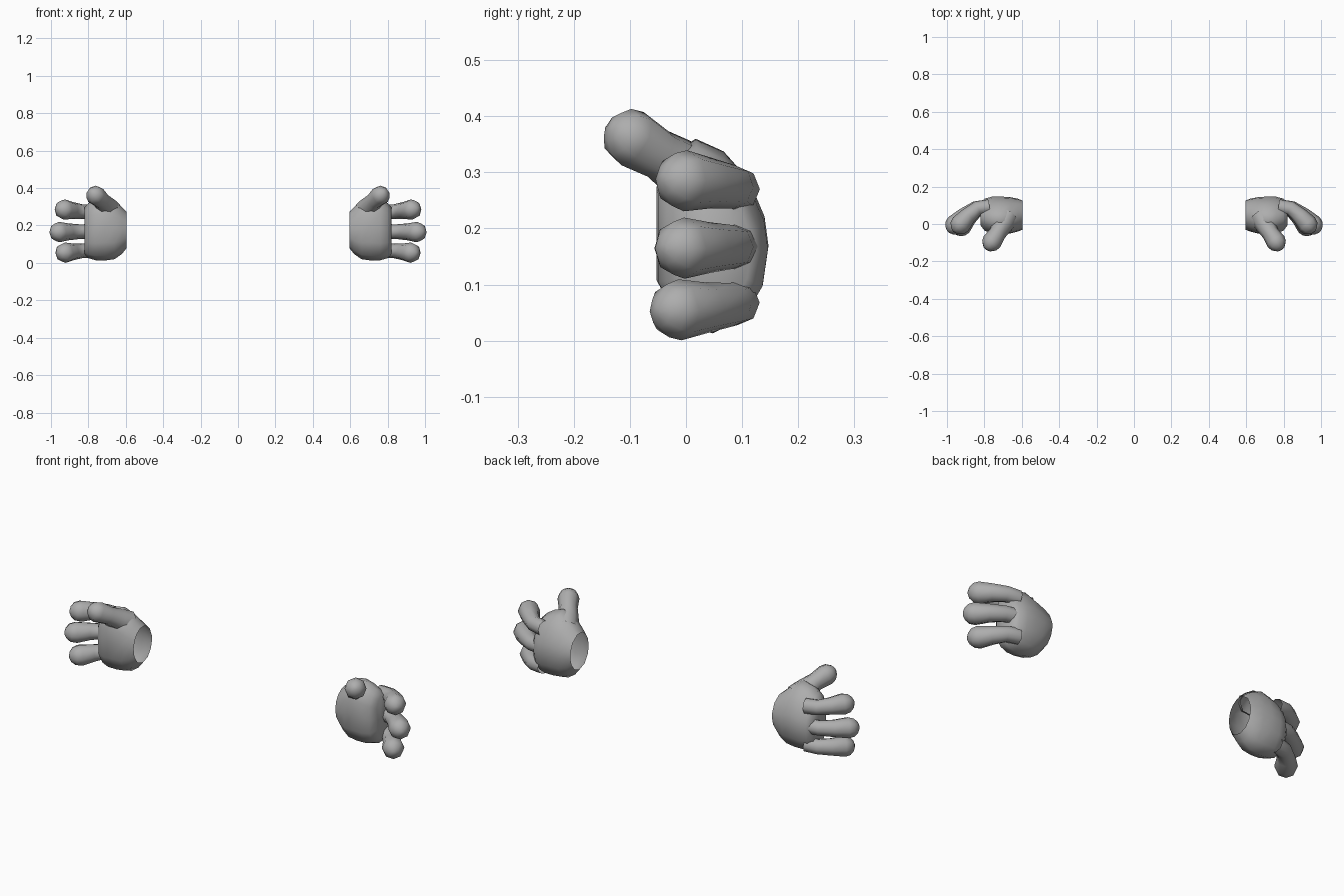
import bpy, bmesh, math
from mathutils import Vector

if "Cube" in bpy.data.objects:
    bpy.data.objects.remove(bpy.data.objects["Cube"])

skin = bpy.data.materials.new("light_grey")
skin.diffuse_color = (0.42, 0.42, 0.42, 1)
skin.use_nodes = True
skin.node_tree.nodes["Principled BSDF"].inputs["Base Color"].default_value = skin.diffuse_color


def loft(name, rings, side, cap_end=True):
    """Skin a list of equal-length rings; side=-1 mirrors across x."""
    bm = bmesh.new()
    loops = [[bm.verts.new((p[0] * side, p[1], p[2])) for p in r] for r in rings]
    n = len(loops[0])
    for a, b in zip(loops, loops[1:]):
        for i in range(n):
            j = (i + 1) % n
            f = (a[i], a[j], b[j], b[i])
            bm.faces.new(f if side > 0 else f[::-1])
    if cap_end:
        bm.faces.new(loops[-1] if side > 0 else loops[-1][::-1])
    bmesh.ops.recalc_face_normals(bm, faces=bm.faces[:])
    mesh = bpy.data.meshes.new(name)
    bm.to_mesh(mesh)
    bm.free()
    mesh.materials.append(skin)
    ob = bpy.data.objects.new(name, mesh)
    bpy.context.collection.objects.link(ob)
    bpy.ops.object.select_all(action='DESELECT')
    ob.select_set(True)
    bpy.context.view_layer.objects.active = ob
    bpy.ops.object.shade_smooth_by_angle(angle=math.radians(60))
    return ob


def digit(name, path, radii, side, sides=8):
    """Tapered tube along a path with a rounded tip."""
    pts = [Vector(p) for p in path]
    radii = list(radii)
    end = (pts[-1] - pts[-2]).normalized()
    tip, r = pts[-1], radii[-1]
    # dome rings
    for along, scale in ((0.5, 0.87), (0.85, 0.52), (1.0, 0.16)):
        pts.append(tip + end * r * along)
        radii.append(r * scale)
    rings = []
    for i, p in enumerate(pts):
        t = (pts[min(i + 1, len(pts) - 1)] - pts[max(i - 1, 0)]).normalized()
        u = t.cross(Vector((0, 0, 1))).normalized()
        v = u.cross(t)
        rings.append([p + radii[i] * (u * math.cos(k * math.tau / sides)
                                      + v * math.sin(k * math.tau / sides))
                      for k in range(sides)])
    loft(name, rings, side)


# D-shaped hand section: flat palm at u=-1, domed back at u=1
SECTION = [(-1, -.45), (-1, 0.05), (-1, .5), (-.75, .82), (-.3, 1), (.2, .87),
           (.65, .58), (.93, .2), (1, -.1), (.9, -.5), (.55, -.85), (0, -1), (-.6, -.86)]

# x, y front, y back, z bottom, z top, roundness
STATIONS = [(.595, -.03, .125, .08, .275, 1.0),
            (.62, -.04, .135, .048, .30, .6),
            (.66, -.05, .143, .02, .335, .2),
            (.71, -.053, .147, .013, .36, 0),
            (.76, -.05, .146, .014, .345, 0),
            (.80, -.035, .135, .025, .32, 0),
            (.822, -.005, .115, .05, .295, 0)]


def palm(name, side):
    rings = []
    for x, y0, y1, z0, z1, rnd in STATIONS:
        ring = []
        for u, v in SECTION:
            d = math.hypot(u, v)
            u += (u / d - u) * rnd
            v += (v / d - v) * rnd
            ring.append((x, (y0 + y1) / 2 + u * (y1 - y0) / 2,
                         (z0 + z1) / 2 + v * (z1 - z0) / 2))
        rings.append(ring)
    loft(name, rings, side)


# finger name, base z, tip z, tip x shift, tip y shift
FINGERS = [("index_finger", .270, .285, -.028, .004),
           ("middle_finger", .168, .165, 0, .002),
           ("little_finger", .068, .055, -.032, -.006)]

for label, s in (("right", 1), ("left", -1)):
    palm(label + "_palm", s)
    for name, zb, zt, dx, dy in FINGERS:
        path = [(x + dx * f, y + dy * f, zb + (zt - zb) * f) for x, y, f in
                ((.775, .092, 0), (.845, .083, .3), (.905, .042, .7), (.955, -.005, 1))]
        digit(f"{label}_{name}", path, (.04, .039, .045, .0545), s)
    # thumb with a broad root blending into the palm
    digit(label + "_thumb", [(.675, .045, .275), (.70, .0, .30), (.73, -.05, .333),
                             (.76, -.095, .36)], (.058, .056, .046, .053), s)
